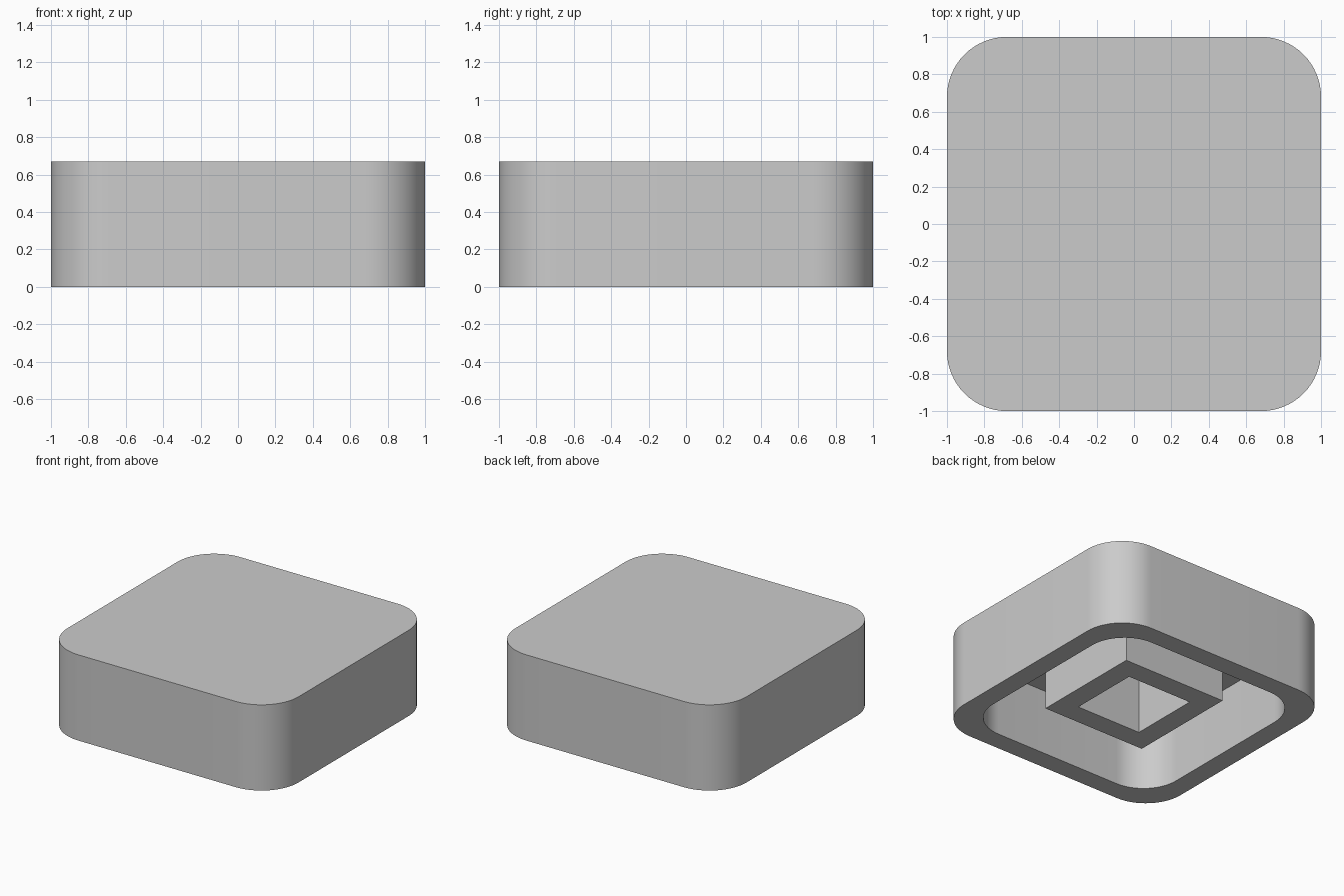
import bpy
import bmesh
import math

if "Cube" in bpy.data.objects:
    bpy.data.objects.remove(bpy.data.objects["Cube"], do_unlink=True)

HEIGHT = 0.67
CEILING = 0.51

grey = bpy.data.materials.new("plain grey")
grey.use_nodes = True
colour = (0.6, 0.6, 0.6, 1)
grey.diffuse_color = colour
grey.node_tree.nodes["Principled BSDF"].inputs["Base Color"].default_value = colour


def square(half, radius=0, steps=0):
    """Outline of a square, with rounded corners if steps are given."""
    points = []
    for corner in range(4):
        middle = math.radians(45 + 90 * corner)
        cx = math.copysign(half - radius, math.cos(middle))
        cy = math.copysign(half - radius, math.sin(middle))
        for i in range(steps + 1):
            a = math.pi / 2 * (corner + (i / steps if steps else 0))
            points.append((cx + radius * math.cos(a), cy + radius * math.sin(a)))
    return points


def loft(name, sections, ring=False):
    """Join outlines at given heights; cap the ends or close them into a ring."""
    bm = bmesh.new()
    loops = [[bm.verts.new((x, y, z)) for x, y in outline] for outline, z in sections]
    pairs = list(zip(loops, loops[1:]))
    if ring:
        pairs.append((loops[-1], loops[0]))
    else:
        bm.faces.new(loops[0])
        bm.faces.new(loops[-1])
    for a, b in pairs:
        for i in range(len(a)):
            j = (i + 1) % len(a)
            bm.faces.new((a[i], a[j], b[j], b[i]))
    bmesh.ops.recalc_face_normals(bm, faces=bm.faces)
    mesh = bpy.data.meshes.new(name)
    bm.to_mesh(mesh)
    bm.free()
    mesh.materials.append(grey)
    obj = bpy.data.objects.new(name, mesh)
    bpy.context.collection.objects.link(obj)
    bpy.ops.object.select_all(action="DESELECT")
    obj.select_set(True)
    bpy.context.view_layer.objects.active = obj
    bpy.ops.object.shade_smooth_by_angle(angle=math.radians(30))
    return obj


# Rounded cap with a hollow underside
outer = square(1, 0.32, 16)
inner = square(0.845, 0.3, 16)
loft("cap_shell", [(outer, HEIGHT), (outer, 0), (inner, 0), (inner, CEILING)])

# Square socket hanging from the ceiling, slightly short of the rim
post, hole = square(0.445), square(0.28)
loft("square_socket", [(post, CEILING), (post, 0.07), (hole, 0.07), (hole, CEILING)], ring=True)
